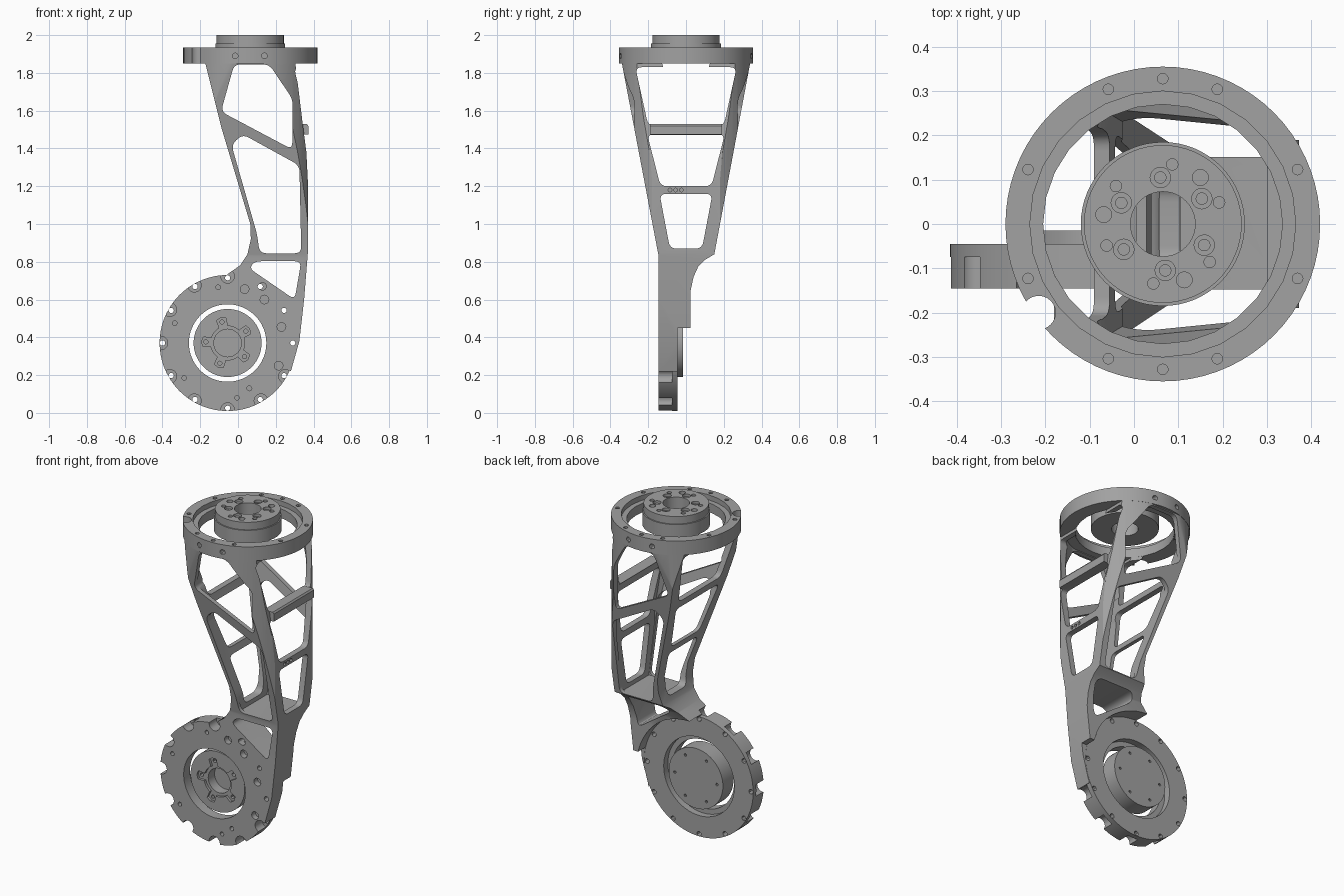
import bpy, bmesh, math
from mathutils import Vector

if "Cube" in bpy.data.objects:
    bpy.data.objects.remove(bpy.data.objects["Cube"])

metal = bpy.data.materials.new("machined grey")
metal.use_nodes = True
GREY = (0.36, 0.36, 0.36, 1)
metal.diffuse_color = GREY
metal.node_tree.nodes["Principled BSDF"].inputs["Base Color"].default_value = GREY


# ---- helpers ----
def circle(cx, cy, r, n=64):
    return [(cx + r * math.cos(2 * math.pi * i / n), cy + r * math.sin(2 * math.pi * i / n))
            for i in range(n)]


def polar(c, r, deg):
    a = math.radians(deg)
    return c[0] + r * math.cos(a), c[1] + r * math.sin(a)


def rounded(pts, r=0.035, n=5):
    out = []
    for i, p in enumerate(pts):
        p, a, b = Vector(p), Vector(pts[i - 1]), Vector(pts[(i + 1) % len(pts)])
        s = p + (a - p).normalized() * min(r, (a - p).length * 0.45)
        e = p + (b - p).normalized() * min(r, (b - p).length * 0.45)
        for k in range(n + 1):
            t = k / n
            out.append(tuple(s * (1 - t) ** 2 + p * 2 * t * (1 - t) + e * t * t))
    return out


def prism(name, pts, axis, lo, hi):
    """Extrude a flat outline along an axis from lo to hi."""
    place = {"x": lambda a, b: (lo, a, b), "y": lambda a, b: (a, lo, b),
             "z": lambda a, b: (a, b, lo)}[axis]
    bm = bmesh.new()
    face = bm.faces.new([bm.verts.new(place(*p)) for p in pts])
    ext = bmesh.ops.extrude_face_region(bm, geom=[face])
    step = Vector([(hi - lo) * (axis == c) for c in "xyz"])
    bmesh.ops.translate(bm, vec=step,
                        verts=[v for v in ext["geom"] if isinstance(v, bmesh.types.BMVert)])
    bmesh.ops.recalc_face_normals(bm, faces=bm.faces)
    me = bpy.data.meshes.new(name)
    bm.to_mesh(me)
    bm.free()
    me.materials.append(metal)
    ob = bpy.data.objects.new(name, me)
    bpy.context.collection.objects.link(ob)
    return ob


def combine(ob, other, op="DIFFERENCE"):
    mod = ob.modifiers.new("bool", "BOOLEAN")
    mod.operation, mod.solver, mod.object = op, "EXACT", other
    bpy.context.view_layer.update()
    me = bpy.data.meshes.new_from_object(ob.evaluated_get(bpy.context.evaluated_depsgraph_get()))
    ob.modifiers.clear()
    ob.data = me
    bpy.data.objects.remove(other)


def cut(ob, pts, axis, lo, hi):
    combine(ob, prism("cutter", pts, axis, lo, hi))


TOP = (0.065, 0)        # upper joint axis in x, y
HIP = (-0.055, 0.37)    # lower joint axis in x, z

# ---- tapered body: front outline crossed with side outline ----
front = [(-.18, 1.88), (-.085, 1.5), (.065, 1.0), (.068, .92), (.05, .84), (.01, .78), (-.055, .735),
         (-.055, .55), (.15, .3), (.28, .22), (.325, .38), (.35, .6), (.37, .85),
         (.37, 1.22), (.362, 1.38), (.34, 1.55), (.30, 1.88)]
side = [(-.345, 1.88), (-.145, .83), (-.145, .1), (-.045, .1), (-.045, .45), (.025, .45),
        (.025, .65), (.04, .72), (.065, .775), (.10, .81), (.15, .84), (.345, 1.88)]
body = prism("leg_body", front, "y", -.5, .5)
combine(body, prism("tool", side, "x", -.6, .6), "INTERSECT")
combine(body, prism("tool", circle(*TOP, .354), "z", 0, 1.9), "INTERSECT")

# hollow inside
hollow = prism("hollow", [(-.15, 1.92), (-.05, 1.5), (.1, 1.0), (.105, .845), (.335, .845),
                          (.335, 1.22), (.305, 1.55), (.265, 1.92)], "y", -.5, .5)
combine(hollow, prism("tool", [(-.322, 1.92), (-.118, .8), (.118, .8), (.322, 1.92)],
                      "x", -.6, .6), "INTERSECT")
combine(hollow, prism("tool", circle(*TOP, .325), "z", .5, 1.95), "INTERSECT")
combine(body, hollow)

# windows through front and back, then through both sides
for w in ([(-.09, 1.595), (-.02, 1.845), (.165, 1.845), (.29, 1.66), (.287, 1.395)],
          [(-.035, 1.42), (.025, 1.475), (.325, 1.31), (.335, .845), (.115, .845), (.10, .95)],
          [(.06, .765), (.09, .803), (.335, .803), (.30, .6)]):
    cut(body, rounded(w), "y", -.6, .6)
for zt, yt, zb, yb in ((1.83, .268, 1.52, .2), (1.475, .205, 1.2, .135), (1.16, .14, .87, .085)):
    cut(body, rounded([(-yt, zt), (yt, zt), (yb, zb), (-yb, zb)]), "x", -.6, .6)
cut(body, circle(*TOP, .27), "z", 1.83, 2)
cut(body, circle(*HIP, .365), "y", -.046, .3)

# ---- scalloped lower flange ----
combine(body, prism("flange", circle(*HIP, .36, 96), "y", -.145, -.045), "UNION")
cut(body, circle(*HIP, .205), "y", -.3, .3)
cut(body, circle(*HIP, .235), "y", -.085, .3)
for k in range(12):
    bolt = polar(HIP, .345, 30 * k)
    if 90 <= 30 * k <= 330:
        cut(body, circle(*polar(HIP, .353, 30 * k), .036, 20), "y", -.2, -.075)
    cut(body, circle(*bolt, .014, 12), "y", -.3, .2)
for x, z, r in ((.035, .655, .023), (.14, .6, .023), (.13, .67, .02), (.23, .455, .023),
                (.215, .25, .023), (.06, .13, .013), (-.335, .475, .012), (-.285, .185, .012),
                (-.005, .08, .012), (-.105, .665, .012)):
    cut(body, circle(x, z, r, 16), "y", -.2, -.11)

# ---- pad on the outer cross bar and its little sensor screws ----
prism("cross_bar_pad", [(.30, 1.525), (.365, 1.53), (.372, 1.52), (.372, 1.475), (.34, 1.472)],
      "y", -.19, .19)
for y in (-.085, -.055, -.025):
    cut(body, circle(y, 1.18, .01, 12), "x", .35, .4)

# ---- lower hub ----
hip_hub = prism("hip_hub", circle(*HIP, .18), "y", -.115, -.015)
cut(hip_hub, circle(*HIP, .073, 40), "y", -.2, -.04)
cut(hip_hub, circle(*HIP, .09, 40), "y", -.2, -.10)
for k in range(5):
    a = 105 + 72 * k
    arm = [polar(HIP, .06, a - 20), polar(HIP, .132, a - 11), polar(HIP, .138, a),
           polar(HIP, .132, a + 11), polar(HIP, .06, a + 20)]
    cut(hip_hub, arm, "y", -.2, -.10)
    cut(hip_hub, circle(*polar(HIP, .115, a), .011, 12), "y", -.2, -.07)
for k in range(6):
    cut(hip_hub, circle(*polar(HIP, .14, 60 * k), .008, 10), "y", -.03, .1)

# ---- upper ring ----
ring = prism("top_ring", circle(*TOP, .355, 72), "z", 1.85, 1.935)
cut(ring, circle(*TOP, .27, 28), "z", 1.8, 2)
cut(ring, circle(*TOP, .30, 28), "z", 1.905, 2)
for a in (22, 68, 90, 112, 158):
    for s in (1, -1):
        cut(ring, circle(*polar(TOP, .328, s * a), .012, 12), "z", 1.895, 2)
cut(ring, circle(-.215, -.2, .038, 24), "z", 1.8, 2)
for x in (-.015, .14):
    for y in (-.35, .35):
        cut(ring, circle(x, 1.89, .015, 14), "y", y - .035, y + .035)

# ---- upper hub ----
top_hub = prism("top_hub", circle(*TOP, .185), "z", 1.875, 1.955)
combine(top_hub, prism("cap", circle(*TOP, .178), "z", 1.93, 2.0), "UNION")
cut(top_hub, circle(*TOP, .073, 40), "z", 1.8, 2.1)
for k in range(6):
    a = 60 * k
    seat = polar(TOP, .105, a + 33)
    cut(top_hub, circle(*seat, .023, 20), "z", 1.985, 2.1)
    cut(top_hub, circle(*seat, .013, 14), "z", 1.96, 2.1)
    cut(top_hub, circle(*polar(TOP, .136, a + 21), .013, 14), "z", 1.98, 2.1)
    if k % 2 == 0:
        cut(top_hub, circle(*polar(TOP, .135, a + 51), .018, 16), "z", 1.97, 2.1)

# ---- smooth shading with crisp edges ----
bpy.ops.object.select_all(action="DESELECT")
for ob in bpy.context.collection.objects:
    if ob.type == "MESH":
        ob.select_set(True)
        bpy.context.view_layer.objects.active = ob
bpy.ops.object.shade_smooth_by_angle(angle=math.radians(30))
